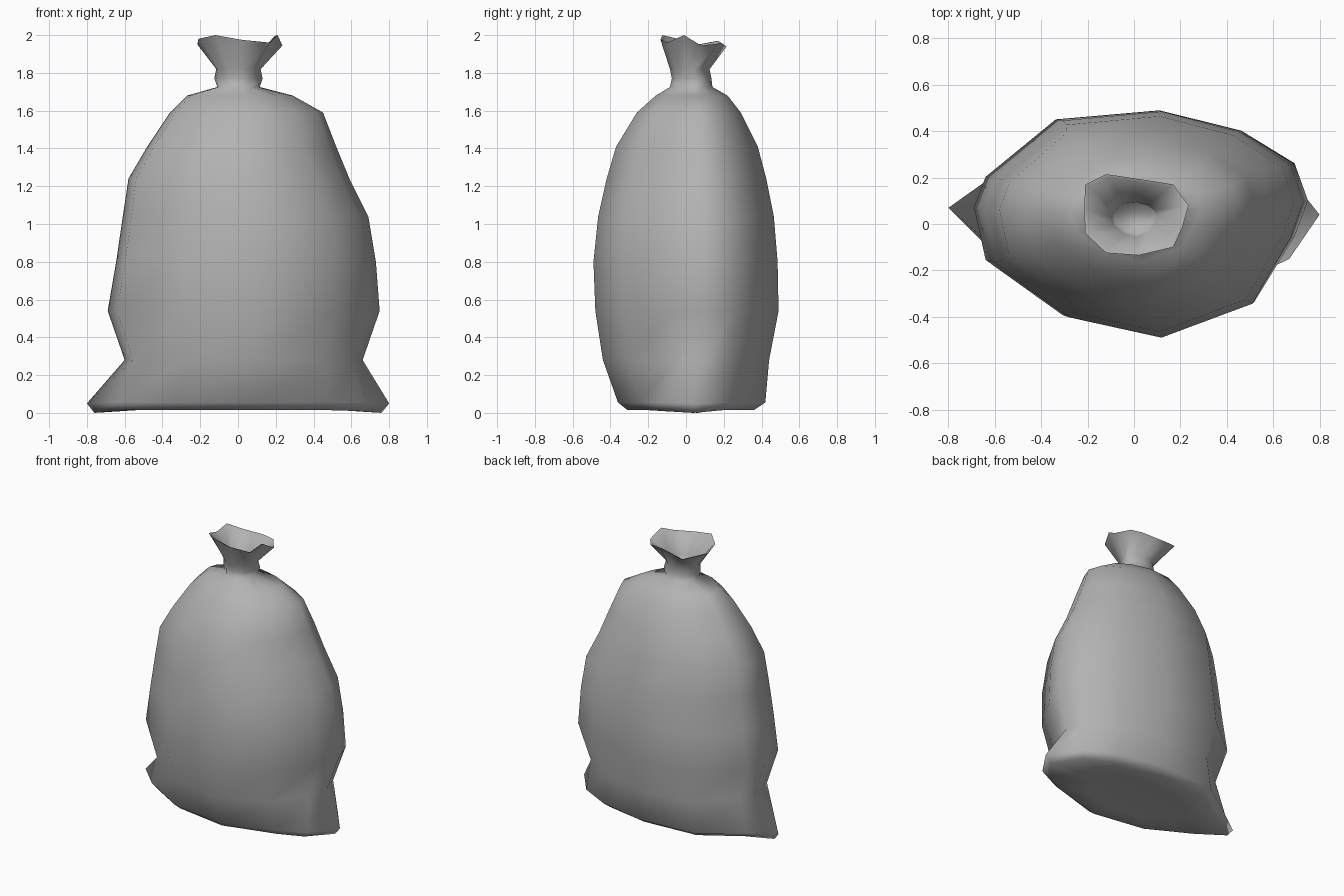
import bpy, bmesh
from mathutils import Vector

if "Cube" in bpy.data.objects:
    bpy.data.objects.remove(bpy.data.objects["Cube"])

# Lumpy 12-sided cross-section of the sack, left end first, counter-clockwise
section = [(-1, .14), (-.93, -.33), (-.47, -.82), (.11, -1), (.68, -.70), (.92, -.12),
           (1, .2), (.92, .53), (.60, .82), (.11, 1), (-.51, .92), (-.93, .41)]

# Body and neck rings: z, left x, right x, front y, back y
rings = [
    (0.015, -.64, .67, -.31, .36),
    (0.055, -.68, .70, -.36, .42),
    (0.28, -.60, .66, -.44, .44),
    (0.54, -.69, .75, -.48, .49),
    (0.80, -.645, .73, -.49, .485),
    (1.04, -.61, .69, -.465, .465),
    (1.24, -.58, .59, -.42, .425),
    (1.41, -.48, .52, -.37, .38),
    (1.59, -.36, .45, -.26, .29),
    (1.68, -.27, .29, -.16, .22),
    (1.725, -.11, .115, -.085, .14),
    (1.77, -.125, .13, -.075, .135),
    (1.82, -.115, .12, -.085, .125),
]
# Pulled-out bottom corners: ring index -> left tip, right tip, right front fold
ears = {0: ((-.76, .06, 0), (.76, .04, 0), (.63, -.13, .01)),
        1: ((-.80, .07, .05), (.80, .04, .05), (.67, -.15, .055))}

# Uneven open mouth
rim = [(-.215, .06, 1.95), (-.21, -.04, 1.98), (-.12, -.125, 2.0), (.02, -.135, 1.975),
       (.17, -.10, 1.96), (.21, -.01, 2.0), (.235, .08, 1.945), (.17, .17, 1.955),
       (.08, .185, 1.96), (-.02, .20, 1.95), (-.12, .215, 1.94), (-.21, .17, 1.97)]


def make_ring(z, left, right, front, back):
    cx, hx = (left + right) / 2, (right - left) / 2
    cy, hy = (front + back) / 2, (back - front) / 2
    return [Vector((cx + u * hx, cy + v * hy, z)) for u, v in section]


loops = [make_ring(*r) for r in rings]
for i, (left_tip, right_tip, fold) in ears.items():
    loops[i][0], loops[i][6], loops[i][5] = Vector(left_tip), Vector(right_tip), Vector(fold)

# Slightly hollow underside
loops.insert(0, make_ring(.025, -.40, .40, -.20, .23))

# Mouth rim, folded back inside down to the tied neck
loops.append([Vector(p) for p in rim])
loops.append([Vector((p[0] * .93, .03 + (p[1] - .03) * .93, p[2] - .004)) for p in rim])
loops.append(make_ring(1.83, -.095, .10, -.055, .095))
loops.append(make_ring(1.79, -.085, .09, -.045, .09))

# Skin the loops into one sack
bm = bmesh.new()
verts = [[bm.verts.new(p) for p in loop] for loop in loops]
n = len(section)
for a, b in zip(verts, verts[1:]):
    for i in range(n):
        j = (i + 1) % n
        bm.faces.new((a[i], a[j], b[j], b[i]))
bm.faces.new(verts[0][::-1])
bm.faces.new(verts[-1])
bmesh.ops.recalc_face_normals(bm, faces=bm.faces[:])

mesh = bpy.data.meshes.new("sack")
bm.to_mesh(mesh)
bm.free()
sack = bpy.data.objects.new("sack", mesh)
bpy.context.collection.objects.link(sack)

# Dark grey cloth
cloth = bpy.data.materials.new("dark_cloth")
cloth.diffuse_color = (.45, .45, .45, 1)
cloth.use_nodes = True
cloth.node_tree.nodes["Principled BSDF"].inputs["Base Color"].default_value = cloth.diffuse_color
mesh.materials.append(cloth)

# Soft cloth shading all round, with only the tightest folds kept hard
bpy.context.view_layer.objects.active = sack
sack.select_set(True)
bpy.ops.object.shade_smooth_by_angle(angle=1.9)
